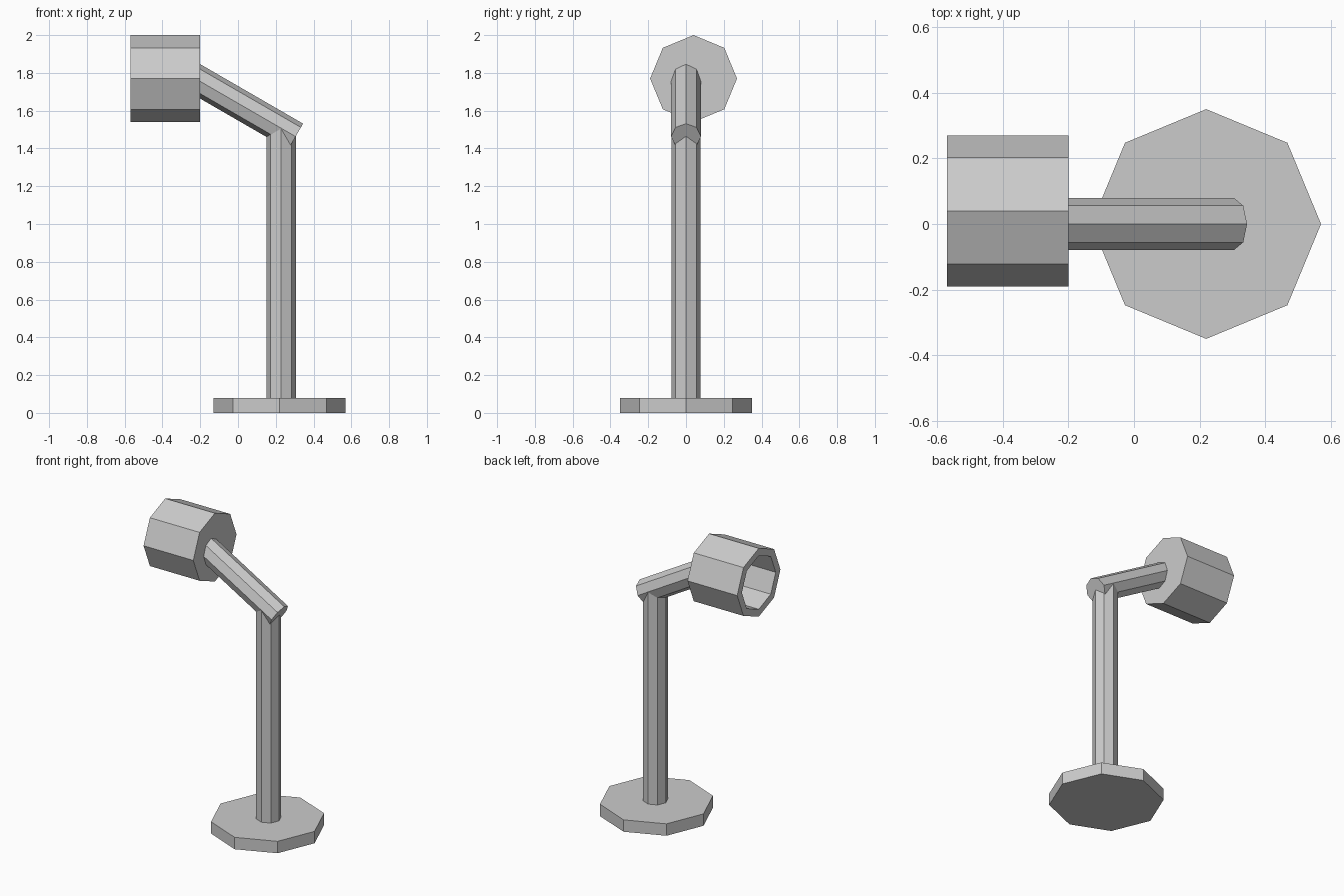
import bpy, bmesh
from math import pi
from mathutils import Vector, Matrix

if "Cube" in bpy.data.objects:
    bpy.data.objects.remove(bpy.data.objects["Cube"])

SIDES = 8


def prism(name, start, end, radius, cup=None):
    """Octagonal bar from start to end; cup=(rim, depth) hollows the end face."""
    start, end = Vector(start), Vector(end)
    axis = end - start
    bm = bmesh.new()
    bmesh.ops.create_cone(bm, cap_ends=True, segments=SIDES, radius1=radius,
                          radius2=radius, depth=axis.length)
    if cup:
        rim, depth = cup
        bm.faces.ensure_lookup_table()
        mouth = max(bm.faces, key=lambda f: f.calc_center_median().z)
        k = (radius - rim) / radius
        bmesh.ops.inset_individual(bm, faces=[mouth], thickness=0)
        bmesh.ops.scale(bm, vec=(k, k, 1), verts=mouth.verts)
        inner = bmesh.ops.extrude_discrete_faces(bm, faces=[mouth])["faces"][0]
        bmesh.ops.translate(bm, vec=(0, 0, -depth), verts=inner.verts)
    # Tilt within the xz plane so corners stay on the y axis
    angle = Vector((0, 0, 1)).rotation_difference(axis).to_matrix().to_4x4()
    bm.transform(Matrix.Translation((start + end) / 2) @ angle)
    bmesh.ops.recalc_face_normals(bm, faces=bm.faces)
    mesh = bpy.data.meshes.new(name)
    bm.to_mesh(mesh)
    bm.free()
    obj = bpy.data.objects.new(name, mesh)
    bpy.context.collection.objects.link(obj)
    return obj


# Foot plate and upright
prism("base", (0.22, 0, 0), (0.22, 0, 0.08), 0.35)
prism("post", (0.228, 0, 0.06), (0.228, 0, 1.5), 0.078)

# Arm rising at 30 degrees into the back of the shade
prism("arm", (0.305, 0, 1.463), (-0.24, 0, 1.778), 0.079)

# Hollow shade opening toward -x
prism("shade", (-0.2, 0.04, 1.77), (-0.57, 0.04, 1.77), 0.23, cup=(0.05, 0.31))
